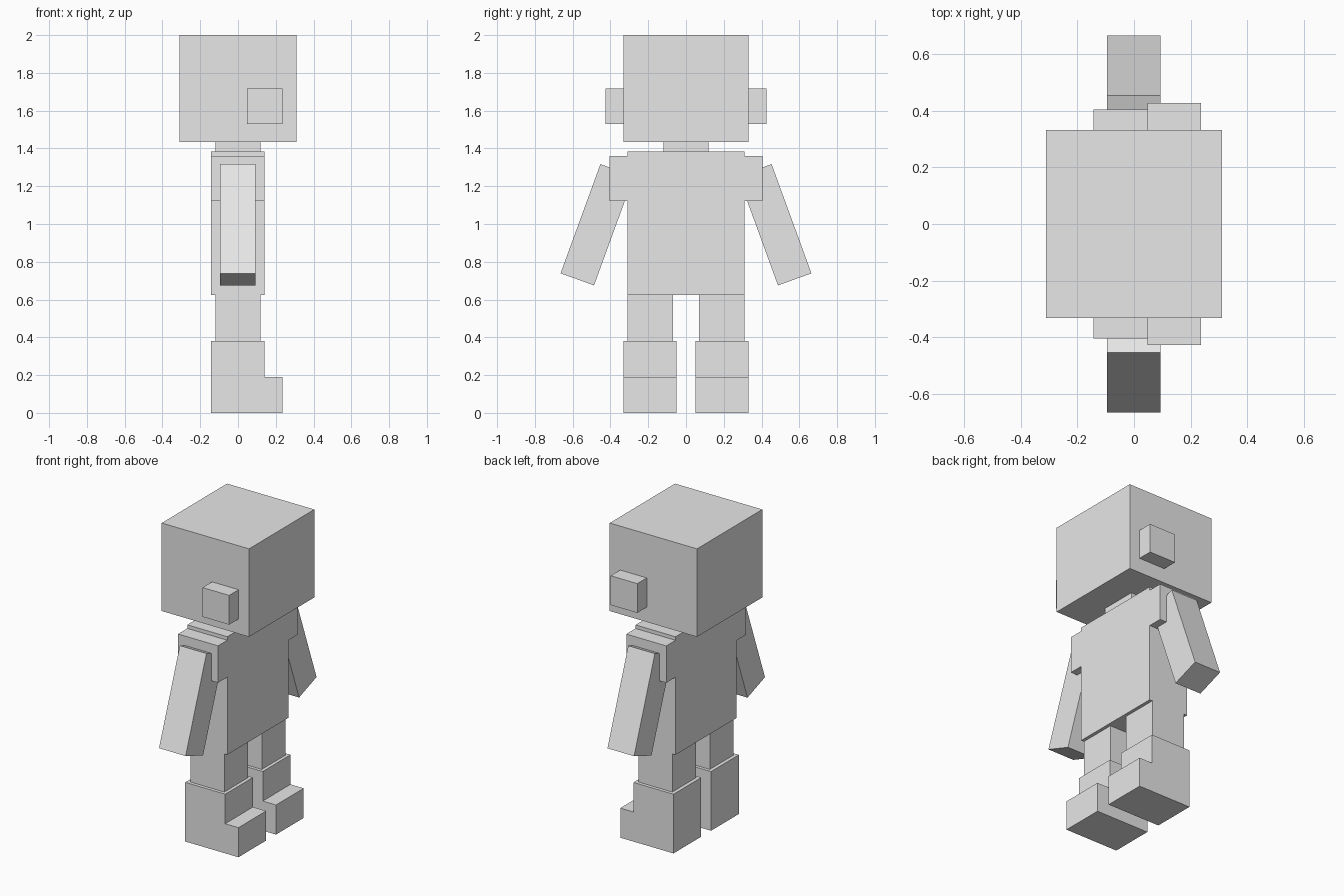
import bpy
import bmesh

if "Cube" in bpy.data.objects:
    bpy.data.objects.remove(bpy.data.objects["Cube"])

grey = bpy.data.materials.new("plain grey")
grey.diffuse_color = (0.8, 0.8, 0.8, 1.0)
grey.use_nodes = True
grey.node_tree.nodes["Principled BSDF"].inputs["Base Color"].default_value = grey.diffuse_color


def prism(name, profile, axis, lo, hi):
    """Extrude a 2D profile along x (profile is y,z) or y (profile is x,z)."""
    def place(a, b, d):
        return (d, a, b) if axis == "x" else (a, d, b)
    bm = bmesh.new()
    face = bm.faces.new([bm.verts.new(place(a, b, lo)) for a, b in profile])
    ext = bmesh.ops.extrude_face_region(bm, geom=[face])
    verts = [g for g in ext["geom"] if isinstance(g, bmesh.types.BMVert)]
    bmesh.ops.translate(bm, verts=verts, vec=place(0, 0, hi - lo))
    bmesh.ops.recalc_face_normals(bm, faces=bm.faces[:])
    mesh = bpy.data.meshes.new(name)
    bm.to_mesh(mesh)
    bm.free()
    mesh.materials.append(grey)
    obj = bpy.data.objects.new(name, mesh)
    bpy.context.collection.objects.link(obj)
    return obj


def box(name, x, y, z):
    return prism(name, [(x[0], z[0]), (x[1], z[0]), (x[1], z[1]), (x[0], z[1])],
                 "y", y[0], y[1])


def span(side, inner, outer):
    return sorted((side * inner, side * outer))


# Centre parts, facing +x
box("head", (-0.31, 0.31), (-0.331, 0.331), (1.435, 2.0))
box("neck", (-0.12, 0.12), (-0.12, 0.12), (1.383, 1.435))
box("torso", (-0.143, 0.141), (-0.31, 0.31), (0.625, 1.383))

for side, label in ((1, "left"), (-1, "right")):
    box(label + "_ear", (0.047, 0.236), span(side, 0.331, 0.427), (1.53, 1.718))
    box(label + "_sleeve", (-0.143, 0.141), span(side, 0.31, 0.404), (1.123, 1.36))

    # Arm slanting outward, its top buried in the sleeve
    arm = [(0.487, 0.675), (0.664, 0.739), (0.453, 1.317), (0.276, 1.253)]
    prism(label + "_arm", [(side * y, z) for y, z in arm], "x", -0.096, 0.093)

    box(label + "_leg", (-0.12, 0.12), span(side, 0.07, 0.31), (0.38, 0.625))

    # Boot with a low toe step
    boot = [(-0.143, 0), (0.235, 0), (0.235, 0.19),
            (0.141, 0.19), (0.141, 0.38), (-0.143, 0.38)]
    prism(label + "_boot", boot, "y", *span(side, 0.05, 0.331))
